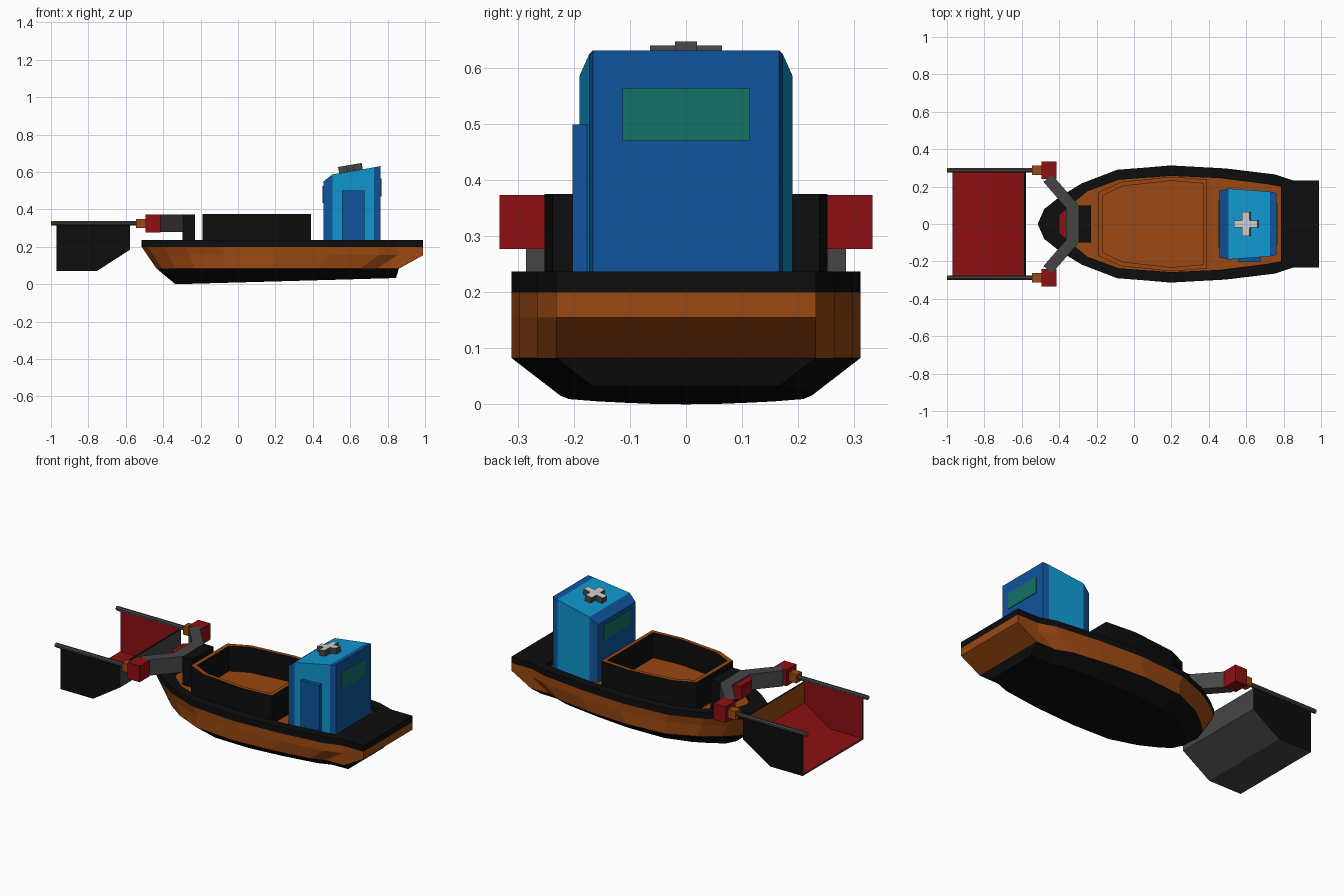
import bpy, bmesh, math
from mathutils import Vector

if "Cube" in bpy.data.objects:
    bpy.data.objects.remove(bpy.data.objects["Cube"])

COLOURS = {
    "black": (.004, .004, .004), "orange": (.32, .065, .006), "grey": (.06, .06, .06),
    "red": (.27, .005, .006), "light_blue": (.005, .31, .62), "dark_blue": (.005, .09, .34),
    "teal_glass": (.006, .17, .135), "off_white": (.6, .6, .6)}
MATS = {}
for n, c in COLOURS.items():
    MATS[n] = bpy.data.materials.new(n)
    MATS[n].diffuse_color = (*c, 1)


def loft(name, loops, bands, start, end):
    """Join closed loops; each band is one colour or a list with a colour per edge."""
    me = bpy.data.meshes.new(name)
    ob = bpy.data.objects.new(name, me)
    bpy.context.collection.objects.link(ob)
    used = []

    def idx(c):
        if c not in used:
            used.append(c)
            me.materials.append(MATS[c])
        return used.index(c)
    bm = bmesh.new()
    rings = [[bm.verts.new(p) for p in lp] for lp in loops]
    n = len(rings[0])
    for k in range(len(rings) - 1):
        for i in range(n):
            j = (i + 1) % n
            f = bm.faces.new((rings[k][i], rings[k][j], rings[k + 1][j], rings[k + 1][i]))
            f.material_index = idx(bands[k] if isinstance(bands[k], str) else bands[k][i])
    for ring, c in ((rings[0], start), (rings[-1], end)):
        f = bm.faces.new(ring)
        f.material_index = idx(c)
    bmesh.ops.recalc_face_normals(bm, faces=bm.faces)
    bm.to_mesh(me)
    bm.free()
    return ob


def prism(name, pts, axis, a, b, side, start=None, end=None):
    """Extrude a 2D outline along y (points are x,z) or z (points are x,y)."""
    place = (lambda p, t: (p[0], t, p[1])) if axis == "y" else (lambda p, t: (p[0], p[1], t))
    first = side if isinstance(side, str) else "grey"
    return loft(name, [[place(p, t) for p in pts] for t in (a, b)], [side], start or first, end or first)


def box(name, x, y, z, c):
    return prism(name, [(x[0], y[0]), (x[1], y[0]), (x[1], y[1]), (x[0], y[1])], "z", z[0], z[1], c)


def mirrored(half):
    """Half outline (x, half width) to a full plan loop; zero-width points are not doubled."""
    return half + [(x, -w) for x, w in reversed(half) if w > 0]


# Hull with recessed deck
top = [(-.515, 0), (-.48, .08), (-.40, .143), (-.28, .217), (-.09, .29), (.2, .312),
       (.48, .297), (.75, .265), (.85, .232), (.99, .232)]
inner = [(-.40, 0), (-.385, .05), (-.34, .10), (-.25, .175), (-.08, .237), (.2, .257),
         (.46, .245), (.70, .215), (.785, .20), (.785, .12)]


def level(bow, stern, scale, z0, z1):
    loop = []
    for x, y in mirrored(top):
        t = (x + .515) / 1.505
        loop.append((bow + t * (stern - bow), y * scale, z0 + t * (z1 - z0)))
    return loop


def flat(half, z):
    return [(x, y, z) for x, y in mirrored(half)]


loft("hull", [level(-.335, .845, .72, .0, .033), level(-.435, .86, 1, .083, .083),
              level(-.485, .99, 1, .155, .155), level(-.515, .99, 1, .2, .2),
              flat(top, .237), flat(inner, .237), flat(inner, .205)],
     ["black", "orange", "orange", "black", "black", "black"], "black", "orange")

# Cargo coaming, open on top
out = [(-.19, .17), (-.07, .225), (.2, .253), (.39, .238)]
ins = [(-.165, .152), (-.06, .203), (.2, .231), (.368, .217)]
loft("cargo_coaming", [flat(out, .2), flat(out, .376), flat(ins, .376), flat(ins, .225)],
     ["black", "orange", "black"], "black", "orange")

# Cabin: cross-sections along x, the middle band is lighter
slices = [(.457, .178, .55), (.505, .19, .587), (.728, .173, .625), (.762, .166, .632)]
loft("cabin", [[(x, -w, .2), (x, w, .2), (x, w, h), (x, -w, h)] for x, w, h in slices],
     ["dark_blue", "light_blue", "dark_blue"], "dark_blue", "dark_blue")
box("cabin_door", (.555, .675), (-.203, -.15), (.2, .5), "dark_blue")
box("rear_window", (.758, .766), (-.113, .113), (.47, .565), "teal_glass")
box("forward_window", (.453, .461), (-.125, .125), (.435, .525), "teal_glass")

# Roof cross, tilted with the roof
a, b = .02, .064
plus = [(a, b), (a, a), (b, a), (b, -a), (a, -a), (a, -b),
        (-a, -b), (-a, -a), (-b, -a), (-b, a), (-a, a), (-a, b)]
cross = prism("roof_cross", plus, "z", -.01, .03, "grey", "grey", "off_white")
cross.location = (.603, 0, .608)
cross.rotation_euler = (0, -math.atan2(.038, .223), 0)

# Lifting arms on the bow
box("arm_post", (-.297, -.23), (-.1, .1), (.2, .374), "black")
prism("lifting_arms", [(-.295, -.10), (-.295, .10), (-.44, .265), (-.484, .225), (-.363, .085),
                       (-.363, -.085), (-.484, -.225), (-.44, -.265)], "z", .28, .374, "grey")
prism("arm_brace", [(-.36, -.085), (-.36, .085), (-.40, .05), (-.40, -.05)], "z", .285, .365, "red")


def rod(name, x0, x1, y, z, r, c):
    ring = [(r * math.cos(t * math.pi / 4 + .3927), r * math.sin(t * math.pi / 4 + .3927)) for t in range(8)]
    loft(name, [[(x, y + u, z + v) for u, v in ring] for x in (x0, x1)], [c], c, c)


# Bucket shell: grey outside, red and orange inside
shell = [(-.97, .07), (-.755, .07), (-.577, .185), (-.577, .312),
         (-.587, .312), (-.587, .191), (-.758, .08), (-.97, .08)]
prism("bucket_shell", shell, "y", -.28, .28,
      ["grey", "grey", "grey", "black", "orange", "red", "red", "grey"])
plate = [(-.97, .07), (-.755, .07), (-.577, .185), (-.577, .32), (-.97, .32)]
for s, side in ((-1, "right"), (1, "left")):
    prism("bucket_side_" + side, plate, "y", s * .276, s * .286, "grey", "red", "black")
    rod("bucket_rod_" + side, -.99, -.53, s * .287, .326, .013, "grey")
    rod("rod_tip_" + side, -1.0, -.988, s * .287, .326, .0125, "orange")
    box("rod_joint_" + side, (-.546, -.494), (s * .287 - .025, s * .287 + .025), (.3, .35), "orange")
    box("arm_end_block_" + side, (-.495, -.415), (s * .287 - .046, s * .287 + .046), (.277, .374), "red")

for m in bpy.data.materials:
    if m.users and not m.is_grease_pencil:
        m.use_nodes = True
        m.node_tree.nodes["Principled BSDF"].inputs["Base Color"].default_value = m.diffuse_color
